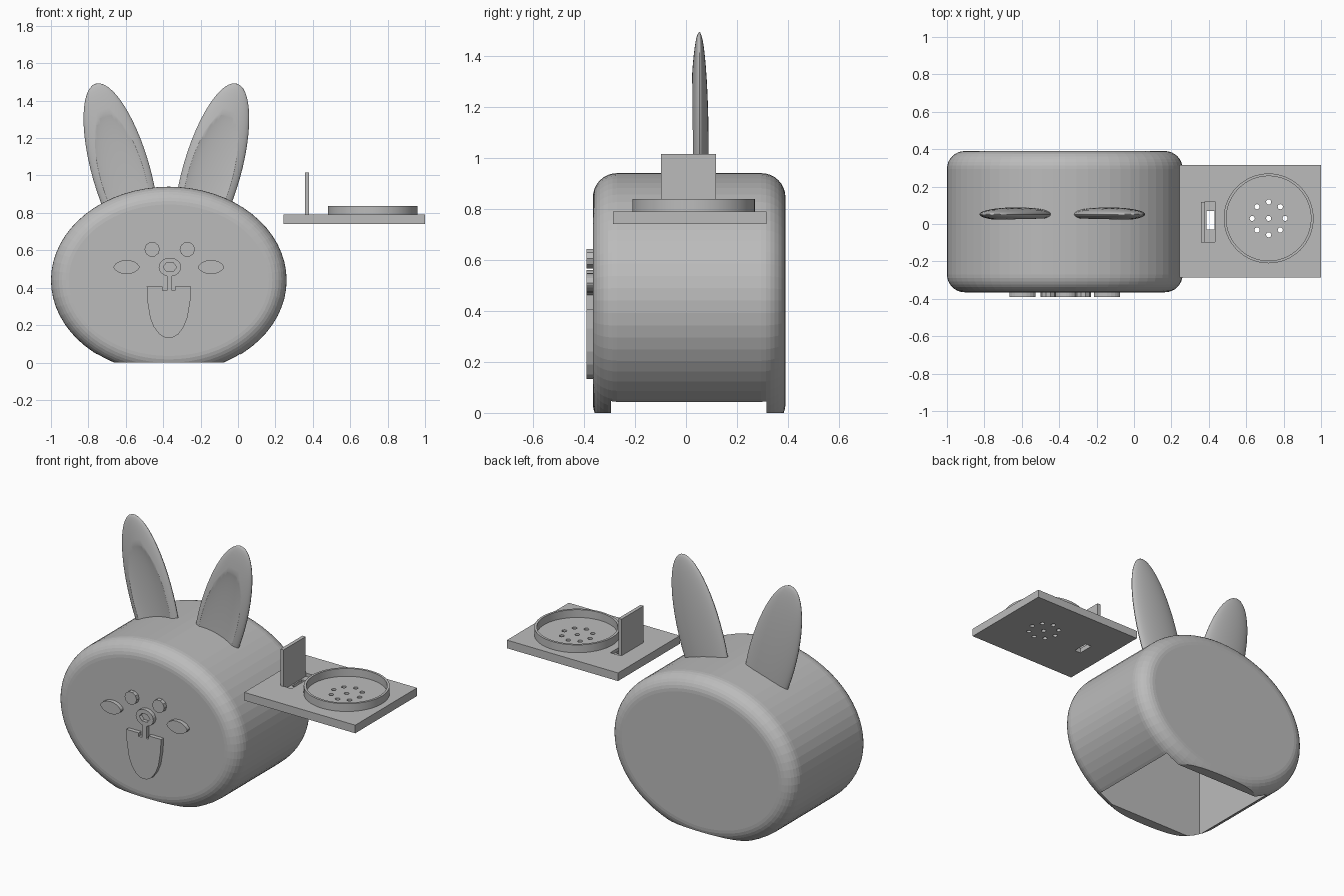
import bpy, bmesh
from math import sin, cos, pi, radians
from mathutils import Matrix, Vector

if "Cube" in bpy.data.objects:
    bpy.data.objects.remove(bpy.data.objects["Cube"])

grey = bpy.data.materials.new("plain_grey")
grey.use_nodes = True
grey.diffuse_color = (0.5, 0.5, 0.5, 1)
grey.node_tree.nodes["Principled BSDF"].inputs["Base Color"].default_value = grey.diffuse_color

MID = -0.37          # centre line of the body in x


def finish(name, bm):
    bmesh.ops.recalc_face_normals(bm, faces=bm.faces)
    me = bpy.data.meshes.new(name)
    bm.to_mesh(me)
    bm.free()
    me.materials.append(grey)
    ob = bpy.data.objects.new(name, me)
    bpy.context.scene.collection.objects.link(ob)
    return ob


def box(name, x, y, z):
    bm = bmesh.new()
    lo, hi = Vector((x[0], y[0], z[0])), Vector((x[1], y[1], z[1]))
    size = hi - lo
    bmesh.ops.create_cube(bm, size=1, matrix=Matrix.Translation((lo + hi) / 2) @ Matrix.Diagonal((*size, 1)))
    return finish(name, bm)


def discs(name, centres, radius, z, sides):
    bm = bmesh.new()
    for x, y in centres:
        bmesh.ops.create_cone(bm, cap_ends=True, segments=sides, radius1=radius, radius2=radius,
                              depth=z[1] - z[0], matrix=Matrix.Translation((x, y, sum(z) / 2)))
    return finish(name, bm)


def loft(name, rings):
    bm = bmesh.new()
    loops = [[bm.verts.new(p) for p in ring] for ring in rings]
    n = len(loops[0])
    for a, b in zip(loops, loops[1:]):
        for i in range(n):
            bm.faces.new((a[i], a[(i + 1) % n], b[(i + 1) % n], b[i]))
    bm.faces.new(loops[0])
    bm.faces.new(loops[-1])
    return finish(name, bm)


def plate(name, outline, y=(-0.39, -0.355)):
    return loft(name, [[(x, d, z) for x, z in outline] for d in y])


def oval(cx, cz, rx, rz, sides):
    return [(cx + rx * cos(2 * pi * i / sides), cz + rz * sin(2 * pi * i / sides)) for i in range(sides)]


def cut(target, cutter):
    mod = target.modifiers.new("cut", 'BOOLEAN')
    mod.operation, mod.solver, mod.object = 'DIFFERENCE', 'EXACT', cutter
    bpy.context.view_layer.update()
    bpy.context.view_layer.objects.active = target
    bpy.ops.object.modifier_apply(modifier=mod.name)
    bpy.data.objects.remove(cutter)


def smooth(ob, angle):
    bpy.ops.object.select_all(action='DESELECT')
    ob.select_set(True)
    bpy.context.view_layer.objects.active = ob
    bpy.ops.object.shade_smooth_by_angle(angle=radians(angle))


# Body: oval drum with rounded rims, hollow and open underneath
R = 0.095
steps = [i * pi / 16 for i in range(9)]
profile = [(-0.365 + R * (1 - sin(t)), R * (1 - cos(t))) for t in reversed(steps)]
profile += [(0.39 - R * (1 - sin(t)), R * (1 - cos(t))) for t in steps]
body = loft("body", [[(x, y, z) for x, z in oval(MID, 0.44, 0.63 - d, 0.5 - d, 64)] for y, d in profile])
cut(body, box("floor_cutter", (-2, 1), (-1, 1), (-1, 0)))
cut(body, box("cavity_cutter", (MID - 0.382, MID + 0.382), (-0.295, 0.315), (-0.5, 0.78)))


# Ears: flattened tilted ellipsoids with a scooped front
def ellipsoid(name, centre, radii, tilt):
    bm = bmesh.new()
    bmesh.ops.create_uvsphere(bm, u_segments=40, v_segments=24, radius=1,
                              matrix=Matrix.Translation(centre) @ Matrix.Rotation(tilt, 4, 'Y')
                              @ Matrix.Diagonal((*radii, 1)))
    return finish(name, bm)


for side, name in ((-1, "right_ear"), (1, "left_ear")):
    mid, tilt = -0.383, side * radians(16)
    ear = ellipsoid(name, (mid + side * 0.242, 0.052, 1.02), (0.155, 0.037, 0.49), tilt)
    cut(ear, ellipsoid("scoop_cutter", (mid + side * 0.228, 0.012, 0.98), (0.14, 0.03, 0.4), tilt))
    cut(ear, box("ear_base_cutter", (-2, 1), (-1, 1), (0, 0.8)))
    smooth(ear, 30)

# Face: almond eyes, brow dots, ringed nose, stem and tongue
for side, name in ((-1, "right"), (1, "left")):
    cx = MID + side * 0.226
    top = [(cx + 0.07 * cos(t), 0.51 + 0.038 * sin(t) ** 1.3) for t in [pi * i / 10 for i in range(10)]]
    plate(name + "_eye", top + [(2 * cx - x, 1.02 - z) for x, z in top])
    plate(name + "_brow_dot", oval(MID + 0.005 + side * 0.094, 0.605, 0.041, 0.04, 10))

nose = plate("nose_ring", oval(MID + 0.006, 0.51, 0.06, 0.05, 24))
cut(nose, plate("nose_cutter", oval(MID + 0.006, 0.51, 0.036, 0.027, 6), (-0.45, -0.367)))

stem_x = MID + 0.004
box("mouth_stem", (stem_x - 0.014, stem_x + 0.014), (-0.39, -0.355), (0.385, 0.464))
half = [(0.034, 0.385), (0.034, 0.406), (0.118, 0.406), (0.115, 0.33), (0.1, 0.24),
        (0.08, 0.19), (0.05, 0.15), (0.02, 0.133)]
plate("tongue", [(MID + x, z) for x, z in half] + [(MID - x, z) for x, z in reversed(half)])

# Tray: drilled plate with a round rim, an upright tab and a slot
HUB = (0.72, 0.03)
tray = box("tray", (0.243, 1.0), (-0.287, 0.315), (0.74, 0.79))
holes = [HUB] + [(HUB[0] + 0.088 * cos(i * pi / 4), HUB[1] + 0.088 * sin(i * pi / 4)) for i in range(8)]
cut(tray, discs("drain_cutter", holes, 0.014, (0.6, 0.9), 12))
cut(tray, box("recess_cutter", (0.379, 0.432), (-0.095, 0.12), (0.77, 0.9)))
cut(tray, box("slot_cutter", (0.388, 0.43), (-0.03, 0.07), (0.6, 0.9)))

rim = discs("tray_rim", [HUB], 0.24, (0.785, 0.838), 64)
cut(rim, discs("rim_cutter", [HUB], 0.226, (0.7, 0.9), 64))
smooth(rim, 30)
box("tray_tab", (0.357, 0.379), (-0.098, 0.118), (0.78, 1.015))
